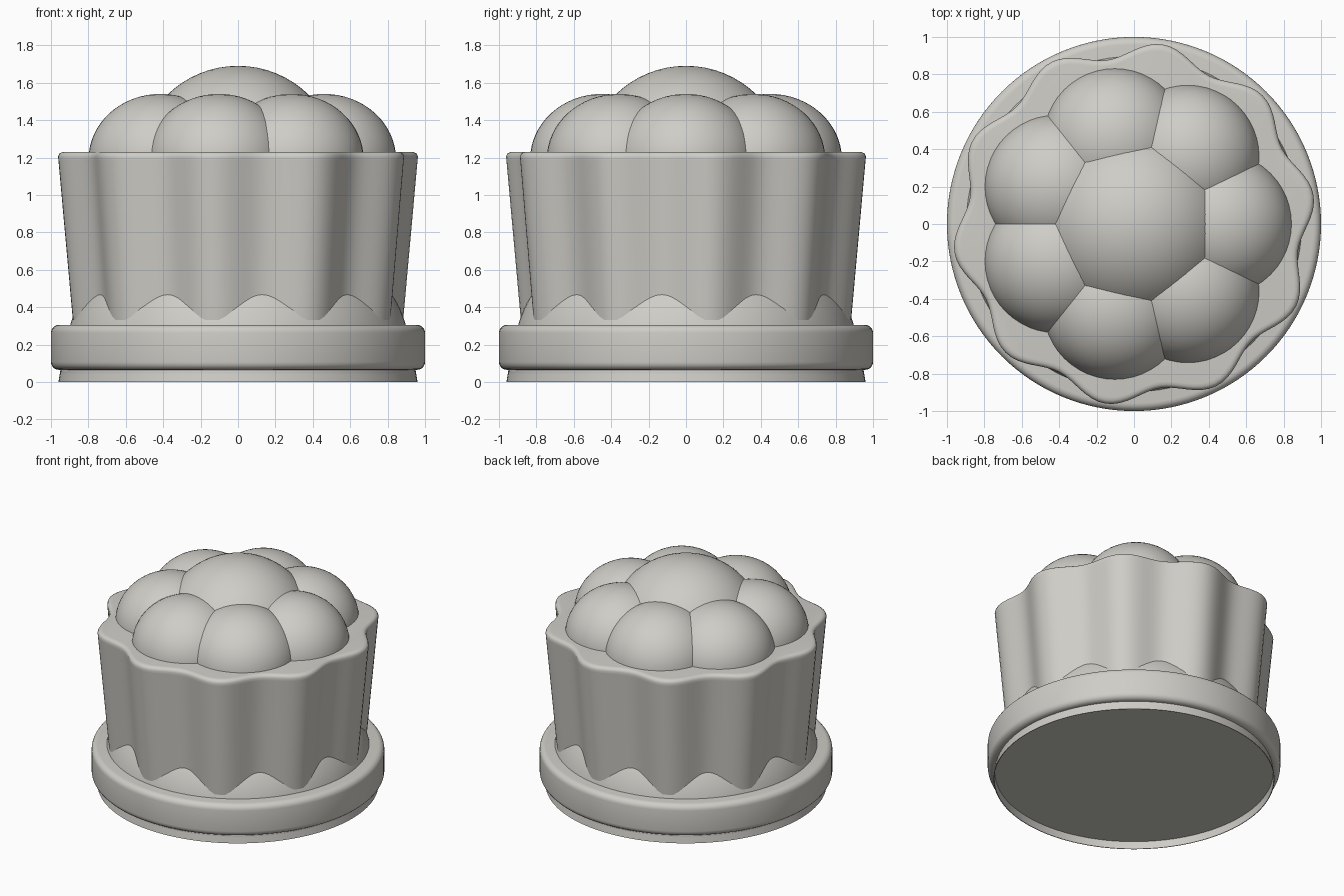
import bpy, bmesh, math

if "Cube" in bpy.data.objects:
    bpy.data.objects.remove(bpy.data.objects["Cube"])

clay = bpy.data.materials.new("warm_grey")
clay.diffuse_color = (0.62, 0.61, 0.57, 1)
clay.use_nodes = True
clay.node_tree.nodes["Principled BSDF"].inputs["Base Color"].default_value = clay.diffuse_color


def finish(name, bm, angle=40):
    """Turn a bmesh into a smooth-shaded object with sharp creases."""
    bmesh.ops.recalc_face_normals(bm, faces=bm.faces)
    mesh = bpy.data.meshes.new(name)
    bm.to_mesh(mesh)
    bm.free()
    mesh.materials.append(clay)
    ob = bpy.data.objects.new(name, mesh)
    bpy.context.collection.objects.link(ob)
    bpy.ops.object.select_all(action='DESELECT')
    ob.select_set(True)
    bpy.context.view_layer.objects.active = ob
    bpy.ops.object.shade_smooth_by_angle(angle=math.radians(angle))
    return ob


def lathe(name, profile, segments=128, wave=lambda a: 1.0, angle=40):
    """Revolve (radius, height) points, closing both ends with flat caps."""
    bm = bmesh.new()
    rings = []
    for r, z in profile:
        ring = []
        for i in range(segments):
            a = 2 * math.pi * i / segments
            k = r * wave(a)
            ring.append(bm.verts.new((k * math.cos(a), k * math.sin(a), z)))
        rings.append(ring)
    for low, high in zip(rings, rings[1:]):
        for i in range(segments):
            j = (i + 1) % segments
            bm.faces.new((low[i], low[j], high[j], high[i]))
    bm.faces.new(rings[0])
    bm.faces.new(rings[-1])
    return finish(name, bm, angle)


def bubble(name, location, radius, height):
    """Slightly flattened smooth ball."""
    bm = bmesh.new()
    bmesh.ops.create_uvsphere(bm, u_segments=48, v_segments=32, radius=1)
    for v in bm.verts:
        v.co = (v.co.x * radius, v.co.y * radius, v.co.z * height)
    ob = finish(name, bm)
    ob.location = location
    return ob


def rounded(r, z0, z1, bevel, steps=5):
    """Outer profile of a disc with rounded rims."""
    arc = [math.pi / 2 * i / steps for i in range(steps + 1)]
    low = [(r - bevel + bevel * math.sin(t), z0 + bevel - bevel * math.cos(t)) for t in arc]
    high = [(r - bevel + bevel * math.cos(t), z1 - bevel + bevel * math.sin(t)) for t in arc]
    return low + high


# Foot: thin skirt around a recessed underside
lathe("foot", [(0.952, 0.055), (0.955, 0.0), (0.96, 0.0), (0.947, 0.08)])

# Rounded base ring
lathe("base_ring", rounded(1.0, 0.065, 0.305, 0.042))

# Sloped shoulder rising from the ring into the cup
lathe("shoulder", [(0.90, 0.29), (0.893, 0.32), (0.867, 0.39), (0.828, 0.465), (0.79, 0.52)])


# Fluted cup: ten soft lobes, flaring upward, with a rounded top rim
def flutes(a):
    return 0.957 + 0.043 * math.cos(10 * (a - math.radians(9)))


lathe("fluted_cup",
      [(0.892, 0.33), (0.970, 1.185), (0.972, 1.205), (0.966, 1.220), (0.952, 1.228), (0.935, 1.23)],
      segments=160, wave=flutes)

# Ring of seven bubbles around a larger middle one
for i in range(7):
    a = 2 * math.pi * i / 7
    bubble(f"outer_bubble_{i + 1}", (0.46 * math.cos(a), 0.46 * math.sin(a), 1.19), 0.385, 0.35)
bubble("middle_bubble", (0, 0, 1.15), 0.54, 0.54)
